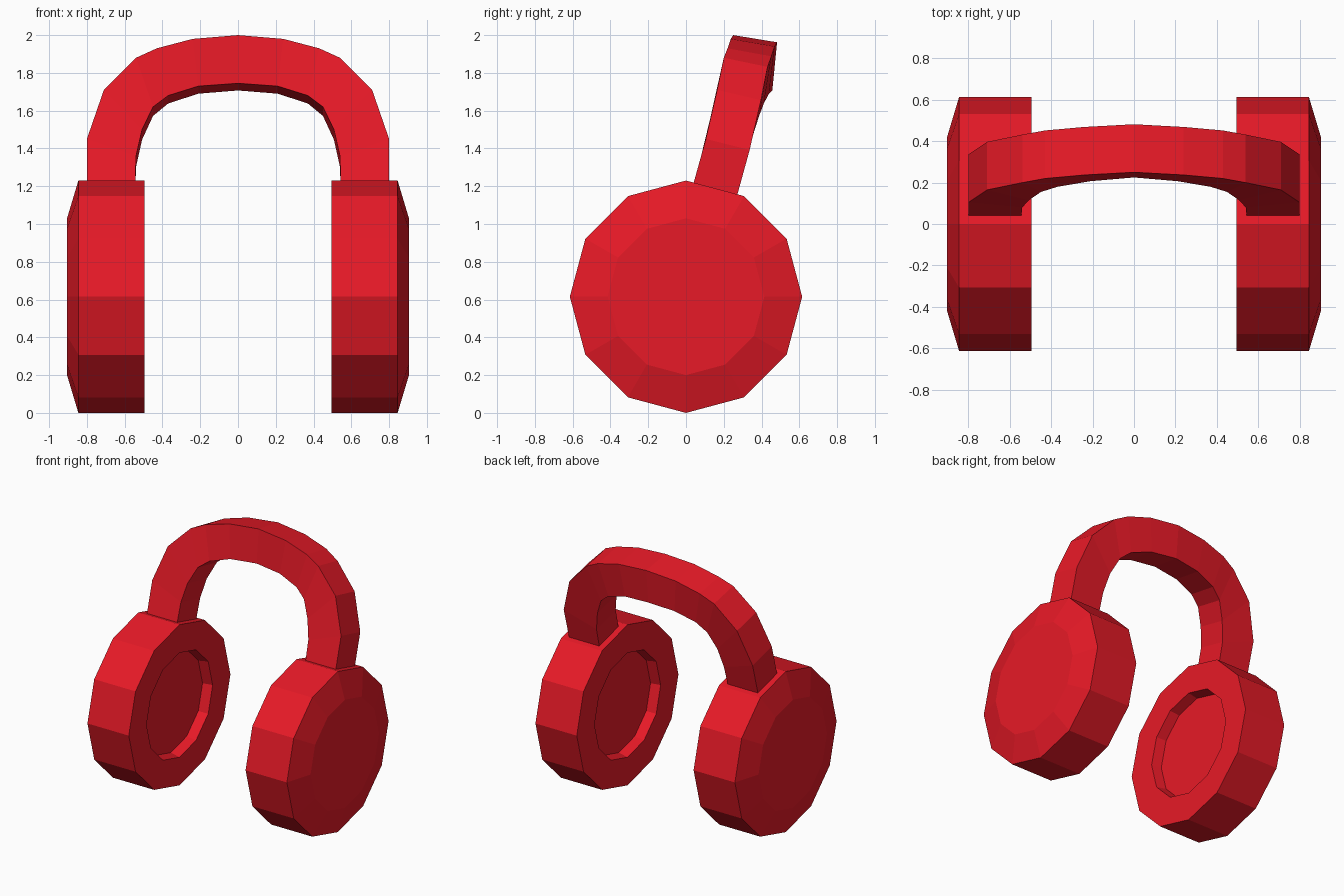
import bpy, bmesh, math
from mathutils import Vector

if "Cube" in bpy.data.objects:
    bpy.data.objects.remove(bpy.data.objects["Cube"])

red = bpy.data.materials.new("red_plastic")
red.diffuse_color = (0.8, 0.01, 0.02, 1)
red.use_nodes = True
red.node_tree.nodes["Principled BSDF"].inputs["Base Color"].default_value = red.diffuse_color


def loft(name, rings):
    """Bridge successive vertex rings with quads and cap both ends."""
    bm = bmesh.new()
    loops = [[bm.verts.new(p) for p in ring] for ring in rings]
    n = len(loops[0])
    for a, b in zip(loops, loops[1:]):
        for i in range(n):
            j = (i + 1) % n
            bm.faces.new((a[i], a[j], b[j], b[i]))
    bm.faces.new(loops[0])
    bm.faces.new(loops[-1])
    bmesh.ops.recalc_face_normals(bm, faces=bm.faces)
    mesh = bpy.data.meshes.new(name)
    bm.to_mesh(mesh)
    bm.free()
    mesh.materials.append(red)
    obj = bpy.data.objects.new(name, mesh)
    bpy.context.collection.objects.link(obj)
    return obj


# Ear cups: 12-sided, recessed inside, tapered outside (x, radius)
R = 0.615
cup_profile = [(0.57, 0.385), (0.495, 0.40), (0.495, R), (0.845, R), (0.905, 0.415)]
for side, name in ((-1, "left_ear_cup"), (1, "right_ear_cup")):
    loft(name, [[(side * x, r * math.sin(math.radians(30 * k)),
                  R + r * math.cos(math.radians(30 * k))) for k in range(12)]
                for x, r in cup_profile])

# Headband: front outer point, front inner point, front-to-back drop in z
sections = [
    ((0.80, 0.030, 1.18), (0.545, 0.030, 1.18), -0.060),
    ((0.80, 0.105, 1.45), (0.540, 0.080, 1.36), -0.058),
    ((0.71, 0.165, 1.71), (0.508, 0.115, 1.50), -0.054),
    ((0.54, 0.200, 1.88), (0.450, 0.155, 1.62), -0.048),
    ((0.43, 0.220, 1.93), (0.370, 0.180, 1.68), -0.042),
    ((0.24, 0.237, 1.98), (0.210, 0.207, 1.73), -0.040),
    ((0.00, 0.250, 2.00), (0.000, 0.225, 1.745), -0.038),
]


def band_ring(section, side):
    outer, inner, drop = section
    o, i = (Vector((side * p[0], p[1], p[2])) for p in (outer, inner))
    back = Vector((0, 0.232, drop))
    return [o, o + back, i + back, i]


loft("headband", [band_ring(s, -1) for s in sections]
     + [band_ring(s, 1) for s in sections[-2::-1]])
